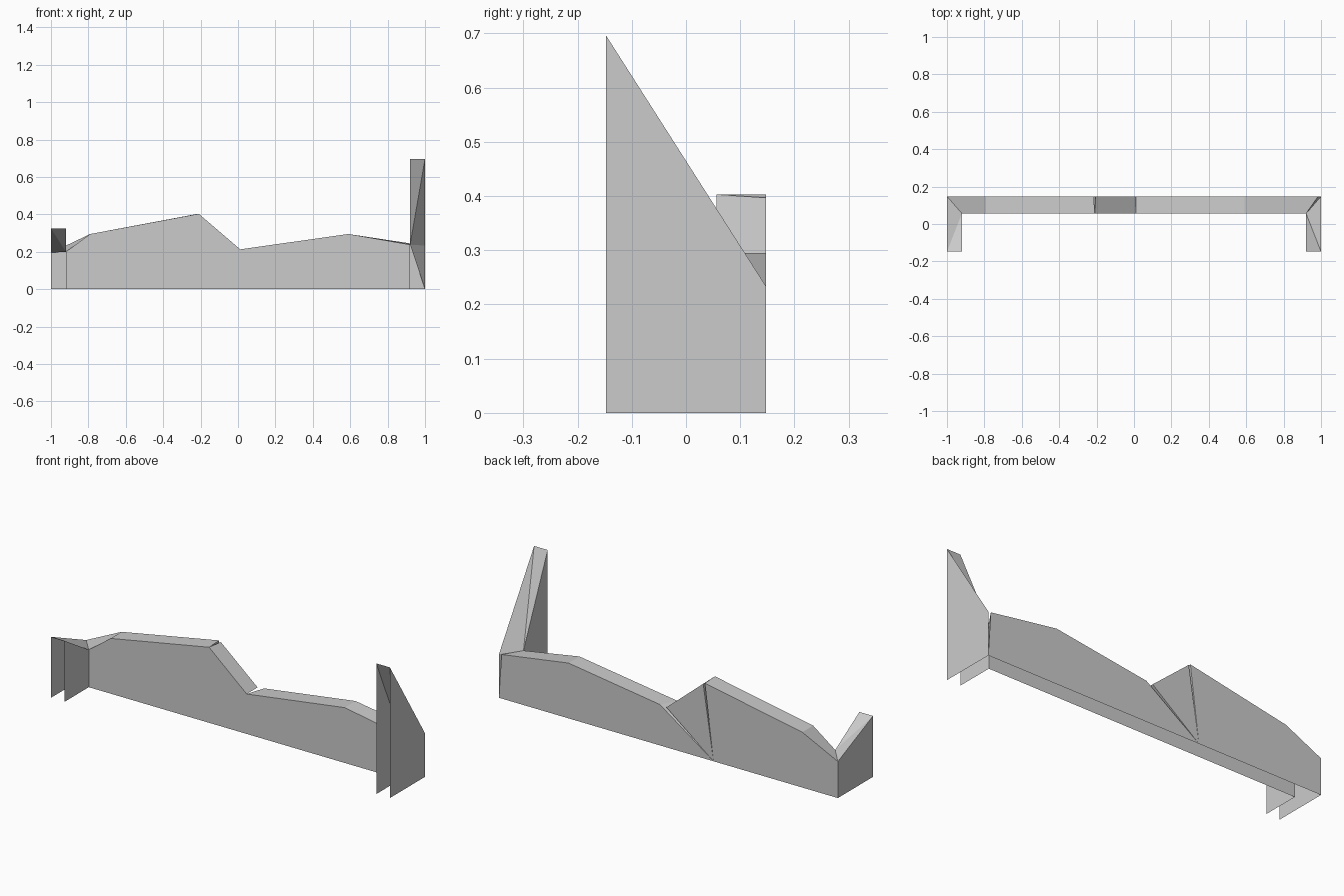
import bpy
from mathutils import Vector

cube = bpy.data.objects.get("Cube")
if cube:
    bpy.data.objects.remove(cube, do_unlink=True)

grey = bpy.data.materials.new("plain grey")
grey.use_nodes = True
colour = (0.6, 0.6, 0.6, 1)
grey.diffuse_color = colour
grey.node_tree.nodes["Principled BSDF"].inputs["Base Color"].default_value = colour

FRONT, INNER, BACK = -0.148, 0.056, 0.148


def panel(name, faces, outward):
    """Sheet of flat polygons, each wound to face the outward direction."""
    verts, polys = [], []
    for face in faces:
        pts = [Vector(p) for p in face]
        normal = Vector()
        for a, b in zip(pts, pts[1:] + pts[:1]):
            normal += a.cross(b)
        if normal.dot(Vector(outward)) < 0:
            pts.reverse()
        polys.append(range(len(verts), len(verts) + len(pts)))
        verts += pts
    mesh = bpy.data.meshes.new(name)
    mesh.from_pydata(verts, [], [list(p) for p in polys])
    mesh.materials.append(grey)
    obj = bpy.data.objects.new(name, mesh)
    bpy.context.collection.objects.link(obj)
    return obj


def at(y, profile):
    return [(x, y, z) for x, z in profile]


# Ridge line along the front and the back sections between the grooves
ridge = at(INNER, [(-0.92, 0.2), (-0.79, 0.295), (-0.21, 0.403),
                   (0.012, 0.213), (0.59, 0.295), (0.92, 0.238)])
west = at(BACK, [(-1, 0.195), (-0.79, 0.295), (-0.215, 0.403)])
middle = at(BACK, [(-0.205, 0.397), (0.012, 0.213)])
east = at(BACK, [(0.05, 0.218), (0.59, 0.295), (0.985, 0.235)])
corner_top = (1, BACK, 0.233)
west_foot, mid_foot, east_foot = at(BACK, [(-1, 0), (-0.266, 0), (1, 0)])

# Long wall: front sheet, back sheets and sloping top
panel("front_wall", [ridge + at(INNER, [(0.92, 0), (-0.92, 0)])], (0, -1, 0))
panel("back_wall", [[west_foot] + west + [mid_foot],
                    middle + [mid_foot],
                    [mid_foot] + east + [east_foot]], (0, 1, 0))
top_faces = []
for start, edge in ((0, west), (2, middle), (3, east)):
    for i in range(len(edge) - 1):
        top_faces.append([ridge[start + i], ridge[start + i + 1],
                          edge[i + 1], edge[i]])
panel("wall_top", top_faces, (0, 0, 1))

# Narrow grooves between the wall sections
for name, apex, a, b, foot in (
        ("peak_groove", ridge[2], west[-1], middle[0], mid_foot),
        ("valley_groove", ridge[3], middle[-1], east[0], mid_foot),
        ("corner_groove", ridge[5], east[-1], corner_top, east_foot)):
    panel(name + "_side_a", [[apex, a, foot]], (1, 0, 0))
    panel(name + "_side_b", [[apex, b, foot]], (-1, 0, 0))

# End wings, open at the front and underneath
for name, side, height, outer, inner in (
        ("right_wing", -1, 0.325, west[0], ridge[0]),
        ("left_wing", 1, 0.697, corner_top, ridge[5])):
    sheets = []
    for part, corner, way in (("outer", outer, side), ("inner", inner, -side)):
        x, y, z = corner
        tip = (x, FRONT, height)
        panel(f"{name}_{part}", [[(x, FRONT, 0), tip, corner, (x, y, 0)]],
              (way, 0, 0))
        sheets.append((tip, corner))
    (tip_o, back_o), (tip_i, back_i) = sheets
    panel(name + "_top", [[tip_o, tip_i, back_i], [tip_o, back_i, back_o]],
          (0, 0, 1))
